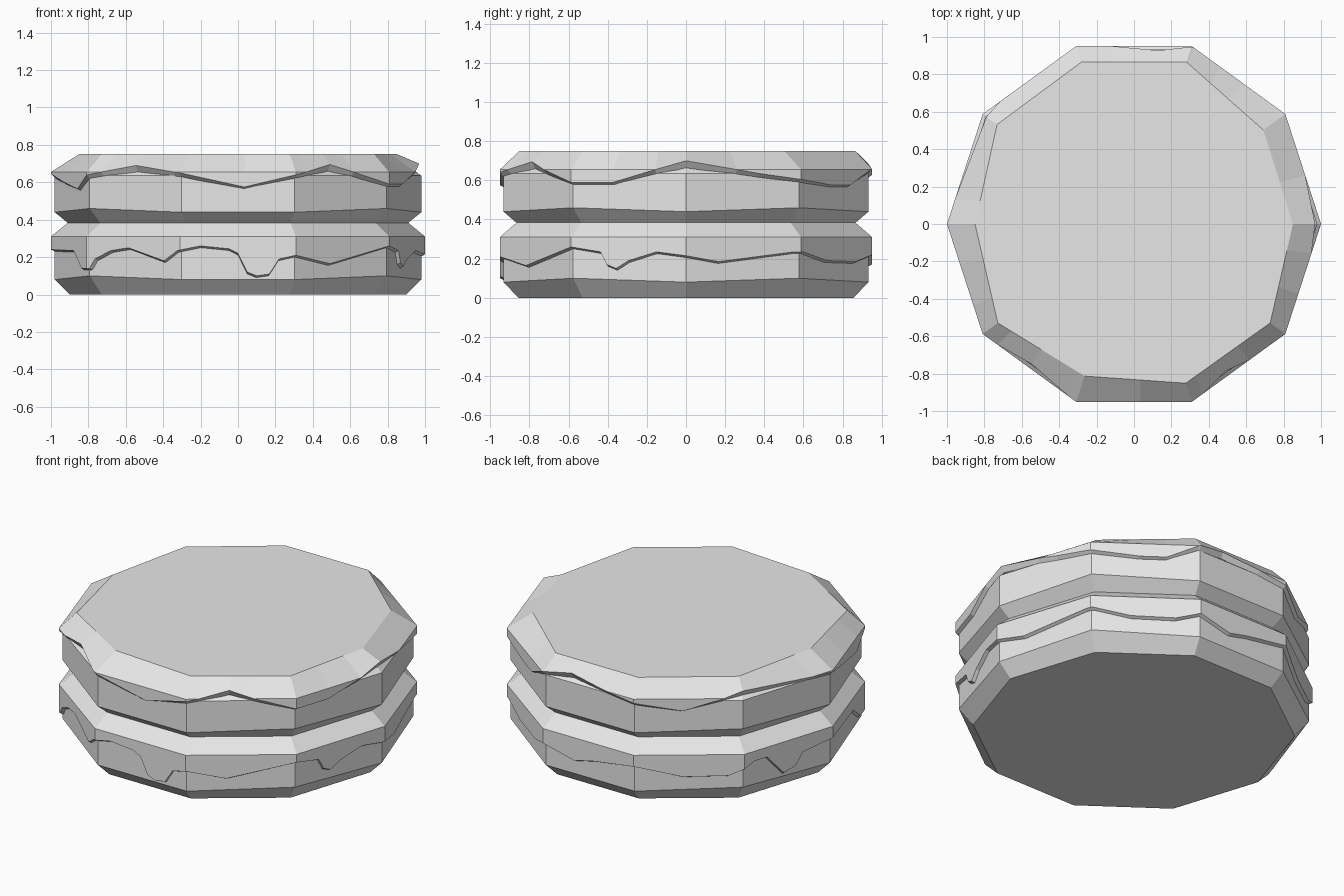
import bpy, bmesh
from math import cos, sin, tan, radians, floor

cube = bpy.data.objects.get("Cube")
if cube:
    bpy.data.objects.remove(cube, do_unlink=True)

SIDES = 10
STEP = 360 / SIDES

grey = bpy.data.materials.new("plain_grey")
grey.use_nodes = True
grey.diffuse_color = (0.8, 0.8, 0.8, 1)
grey.node_tree.nodes["Principled BSDF"].inputs["Base Color"].default_value = grey.diffuse_color


def rim_point(angle, radii, z):
    """Point where a ray at this angle meets the ten-sided outline."""
    k = floor(angle / STEP + 1e-6)
    half = STEP / 2
    t = 0.5 + tan(radians(angle - k * STEP - half)) / (2 * tan(radians(half)))
    a, b = radians(k * STEP), radians((k + 1) * STEP)
    ra, rb = radii[k % SIDES], radii[(k + 1) % SIDES]
    return (ra * cos(a) * (1 - t) + rb * cos(b) * t,
            ra * sin(a) * (1 - t) + rb * sin(b) * t, z)


def loft(name, columns, cap_bottom, cap_top):
    """Skin columns of points that run round the cake, each from low to high."""
    bm = bmesh.new()
    cols = [[bm.verts.new(p) for p in col] for col in columns]
    for i, col in enumerate(cols):
        nxt = cols[(i + 1) % len(cols)]
        for j in range(len(col) - 1):
            bm.faces.new((col[j], nxt[j], nxt[j + 1], col[j + 1]))
    if cap_bottom:
        bm.faces.new([c[0] for c in reversed(cols)])
    if cap_top:
        bm.faces.new([c[-1] for c in cols])
    bmesh.ops.remove_doubles(bm, verts=bm.verts, dist=0.0005)
    mesh = bpy.data.meshes.new(name)
    bm.to_mesh(mesh)
    bm.free()
    mesh.materials.append(grey)
    obj = bpy.data.objects.new(name, mesh)
    bpy.context.collection.objects.link(obj)
    return obj


def layer(name, profile):
    """Ten-sided drum with bevelled rims; its lower shoulder lifts at some corners."""
    columns = []
    for i in range(SIDES):
        lift = 0.02 if i % 5 in (1, 4) else 0
        columns.append([rim_point(i * STEP, [r] * SIDES, z + (lift if j == 1 else 0))
                        for j, (r, z) in enumerate(profile)])
    return loft(name, columns, True, True)


def wave_height(wave, angle):
    """Height of the dripping edge, in straight runs between its key points."""
    keys = wave + [(wave[0][0] + 360, wave[0][1])]
    for (a, za), (b, zb) in zip(keys, keys[1:]):
        if a <= angle <= b:
            return za + (zb - za) * (angle - a) / (b - a)


def icing(name, wave, ridge, top, top_radii, lip, lip_growth, cap):
    """Thin coat with a wavy lower edge, a ridge and a sloping shoulder."""
    angles = {a for a, z in wave} | {i * STEP for i in range(SIDES)}
    keys = wave + [(wave[0][0] + 360, wave[0][1])]
    for (a, za), (b, zb) in zip(keys, keys[1:]):
        if (za - ridge) * (zb - ridge) < 0:
            angles.add(a + (b - a) * (ridge - za) / (zb - za))
    columns = []
    for angle in sorted(angles):
        z = wave_height(wave, angle)
        over = max(0, z - ridge)
        outer = 1 - 0.7 * over
        inner_z = z - lip - lip_growth * max(0, z - 0.57)
        inner = 0.975 - 0.9 * max(0, inner_z - 0.635)
        columns.append([rim_point(angle, [inner] * SIDES, inner_z),
                        rim_point(angle, [outer] * SIDES, z),
                        rim_point(angle, [outer] * SIDES, max(z, ridge)),
                        rim_point(angle, top_radii, top)])
    return loft(name, columns, False, cap)


# Drums
layer("lower_layer", [(0.9, 0), (0.98, 0.08), (0.98, 0.3), (0.88, 0.375)])
layer("upper_layer", [(0.91, 0.383), (0.98, 0.44), (0.98, 0.635), (0.85, 0.735)])

# Dripping edges: (angle, height)
lower_wave = [(0, .215), (10, .185), (34, .235), (37, .235), (49, .19), (64, .185),
              (72, .22), (84, .17), (92, .2), (108, .24), (124, .175), (139, .18),
              (148, .25), (153, .25), (160, .12), (165, .14), (168, .21), (180, .24),
              (203, .235), (211, .14), (217, .14), (219, .19), (225, .235), (232, .25),
              (246, .18), (251, .235), (258, .26), (267, .245), (270, .22), (273, .12),
              (276, .1), (280, .11), (283, .19), (288, .21), (301, .165), (324, .26),
              (333, .235), (335, .17), (338, .15), (342, .19), (351, .235)]
upper_wave = [(0, .7), (23, .635), (36, .605), (52, .575), (61, .575), (72, .66),
              (82, .69), (108, .63), (124, .58), (144, .69), (180, .645), (193, .6),
              (207, .565), (216, .64), (234, .69), (252, .65), (272, .575),
              (288, .64), (302, .695), (324, .59), (337, .59)]

icing("lower_icing", lower_wave, 0.31, 0.384, [0.91] * SIDES, 0.012, 0, False)
icing("upper_icing", upper_wave, 0.655, 0.75,
      [.85, .855, .91, .91, .905, .85, .9, .855, .895, .9], 0.01, 0.2, True)
